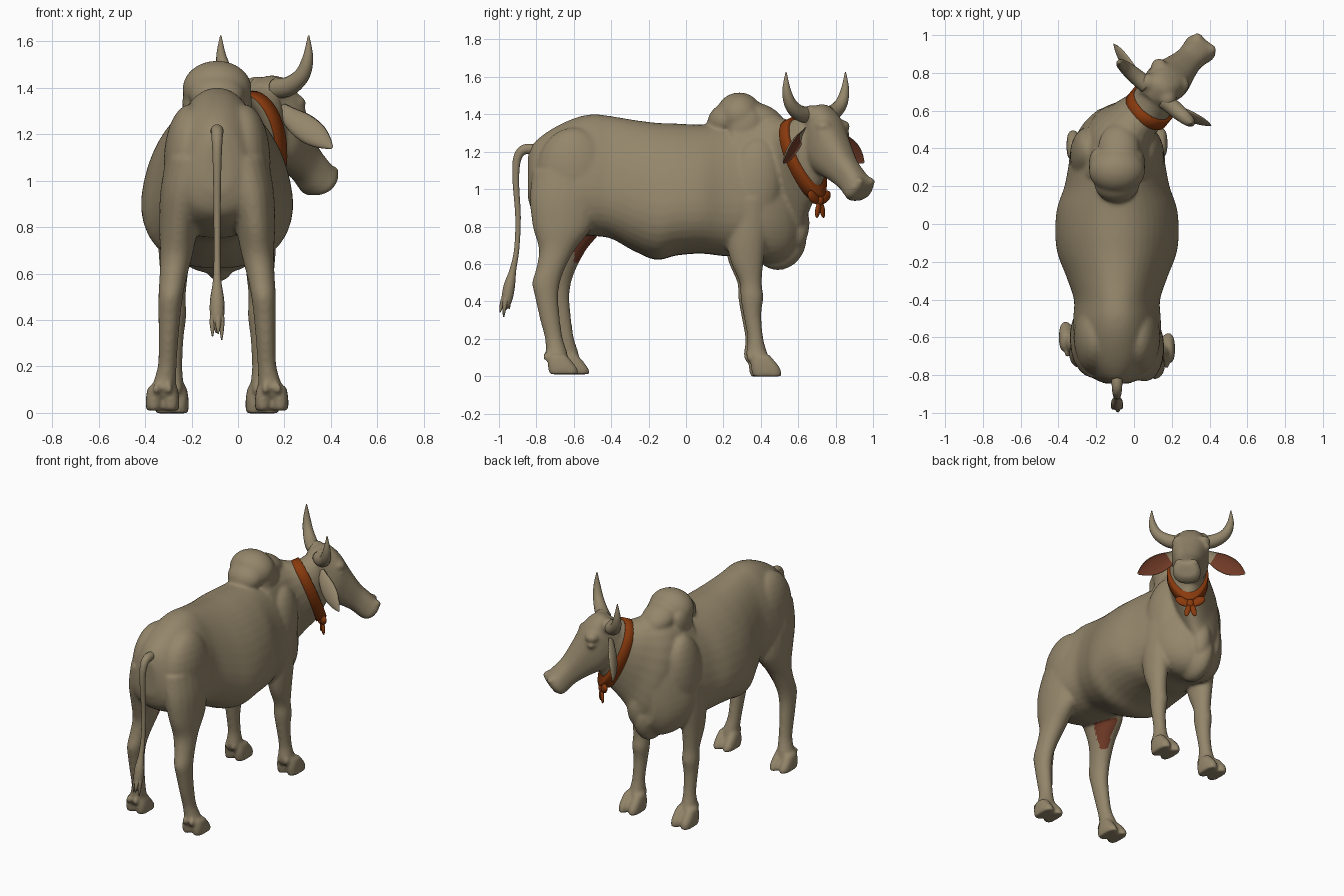
import bpy, bmesh, math
from mathutils import Vector, Matrix, Euler

if "Cube" in bpy.data.objects:
    bpy.data.objects.remove(bpy.data.objects["Cube"])

CX = -0.09                       # body midline
YAW = math.radians(40)           # head is turned to +x
S = Vector((math.cos(YAW), -math.sin(YAW), 0))   # head sideways
H = Vector((math.sin(YAW), math.cos(YAW), 0))    # head forwards
O = Vector((0.12, 0.70, 0))


def mat(name, rgb):
    m = bpy.data.materials.new(name)
    m.diffuse_color = (*rgb, 1)
    m.use_nodes = True
    m.node_tree.nodes["Principled BSDF"].inputs["Base Color"].default_value = m.diffuse_color
    return m


HIDE = mat("tan_hide", (0.295, 0.238, 0.146))
CLOTH = mat("rust_cloth", (0.25, 0.042, 0.004))
SKIN = mat("reddish_skin", (0.165, 0.043, 0.02))


def smooth_path(rows, steps):
    """Catmull-Rom through rows of numbers."""
    out, n = [], len(rows)
    for i in range(n - 1):
        a, b, c, d = rows[max(i - 1, 0)], rows[i], rows[i + 1], rows[min(i + 2, n - 1)]
        for k in range(steps):
            t = k / steps
            out.append([0.5 * (2 * q + (r - p) * t + (2 * p - 5 * q + 4 * r - s) * t * t
                               + (3 * q - p - 3 * r + s) * t ** 3) for p, q, r, s in zip(a, b, c, d)])
    return out + [list(rows[-1])]


def skin(bm, rings):
    rows = [[bm.verts.new(p) for p in r] for r in rings]
    n, faces = len(rows[0]), []
    for k, (r0, r1) in enumerate(zip(rows, rows[1:])):
        for i in range(n):
            j = (i + 1) % n
            faces.append((k / len(rows), i, bm.faces.new((r0[i], r0[j], r1[j], r1[i]))))
    bm.faces.new(rows[0][::-1])
    bm.faces.new(rows[-1])
    return faces


def loft(bm, secs, n=24, p=2.0, pear=0.0, cup=1.0, steps=4):
    """Section: top xyz, bottom xyz, half width, yaw of the width direction."""
    rings = []
    for q in smooth_path(secs, steps):
        top, bot, hw, yaw = Vector(q[:3]), Vector(q[3:6]), max(q[6], 0.002), q[7]
        side, c, v = Vector((math.cos(yaw), -math.sin(yaw), 0)), (top + bot) / 2, (top - bot) / 2
        ring = []
        for i in range(n):
            cs, sn = math.cos(math.tau * i / n), math.sin(math.tau * i / n)
            u = math.copysign(abs(cs) ** (2 / p), cs)
            w = math.copysign(abs(sn) ** (2 / p), sn)
            u *= cup if u > 0 else 1
            ring.append(c + side * hw * u * (1 - pear * w) + v * w)
        rings.append(ring)
    return skin(bm, rings)


def tube(bm, pts, n=14, steps=5):
    """Point: xyz and radius."""
    path = smooth_path(pts, steps)
    rings = []
    for i, q in enumerate(path):
        d = Vector(path[min(i + 1, len(path) - 1)][:3]) - Vector(path[max(i - 1, 0)][:3])
        rot = Vector((0, 0, 1)).rotation_difference(d.normalized())
        rings.append([Vector(q[:3]) + rot @ Vector((math.cos(math.tau * k / n), math.sin(math.tau * k / n), 0))
                      * max(q[3], 0.001) for k in range(n)])
    skin(bm, rings)


def ball(bm, c, r, rot=(0, 0, 0)):
    m = Matrix.Translation(c) @ Euler(rot).to_matrix().to_4x4() @ Matrix.Diagonal((*r, 1))
    bmesh.ops.create_uvsphere(bm, u_segments=24, v_segments=14, radius=1, matrix=m)


def finish(name, bm, mats):
    bmesh.ops.recalc_face_normals(bm, faces=bm.faces)
    me = bpy.data.meshes.new(name)
    bm.to_mesh(me)
    bm.free()
    for m in mats:
        me.materials.append(m)
    me.polygons.foreach_set("use_smooth", [True] * len(me.polygons))
    ob = bpy.data.objects.new(name, me)
    bpy.context.collection.objects.link(ob)
    return ob


def hp(a, z, b=0.0):
    """Head space to world: forwards, height, sideways."""
    return O + H * a + S * b + Vector((0, 0, z))


bm = bmesh.new()
# torso: y, top, bottom, half width
torso = [(-.845, 1.18, .95, .06), (-.81, 1.25, .86, .13), (-.72, 1.32, .80, .20), (-.6, 1.378, .76, .225),
         (-.5, 1.40, .75, .223), (-.4, 1.39, .735, .22), (-.28, 1.37, .67, .258), (-.16, 1.355, .622, .302),
         (-.05, 1.35, .645, .315), (.08, 1.345, .655, .306), (.2, 1.348, .642, .268), (.32, 1.35, .635, .245),
         (.44, 1.33, .60, .22), (.54, 1.25, .62, .165), (.61, 1.1, .7, .09)]
loft(bm, [(CX, y, t, CX, y, b, w, 0) for y, t, b, w in torso], n=40, p=2.25, pear=.24, steps=6)
# neck
loft(bm, [(-.09, .22, 1.38, -.09, .42, .70, .19, 0), (-.07, .40, 1.405, -.06, .61, .74, .17, .2),
          (-.02, .50, 1.385, .04, .645, .86, .135, .45), (.05, .57, 1.37, .13, .69, .975, .117, .67),
          (.10, .66, 1.41, .16, .74, 1.08, .10, .7)], pear=-.2, steps=6)
# head: top a,z  bottom a,z  half width
head = [(-.05, 1.42, -.10, 1.20, .07), (.045, 1.455, -.03, 1.13, .10), (.13, 1.39, .04, 1.08, .115),
        (.20, 1.27, .12, 1.045, .094), (.265, 1.165, .20, 1.0, .076), (.325, 1.10, .25, .955, .08),
        (.372, 1.05, .285, .935, .088), (.38, 1.02, .33, .95, .064)]
loft(bm, [(*hp(a, z, .09 * a), *hp(c, y, .09 * c), w, YAW) for a, z, c, y, w in head], p=2.5, steps=5)
for s in (-1, 1):
    ball(bm, hp(.12, 1.29, s * .094), (.026, .026, .02))              # eyes
    ball(bm, hp(.11, 1.335, s * .075), (.045, .045, .035))            # brows
    ball(bm, hp(.355, 1.04, s * .045 + .03), (.03, .03, .024))        # nostrils
    ball(bm, hp(.01, 1.40, s * .065), (.05, .05, .05))                # horn bases
# hump
ball(bm, (CX, .285, 1.395), (.15, .125, .122))
ball(bm, (CX, .21, 1.37), (.12, .10, .085), (.6, 0, 0))
ball(bm, (-.08, .40, 1.375), (.11, .14, .08), (-.4, 0, 0))
# brisket and dewlap
ball(bm, (-.08, .50, .73), (.085, .145, .165), (-.25, 0, 0))
ball(bm, (-.045, .60, .80), (.06, .06, .12), (-.1, 0, 0))

# legs: front y, back y, z, half width, distance from midline
FRONT = [(.46, .20, .95, .09, .165), (.43, .21, .75, .075, .18), (.41, .23, .62, .062, .185),
         (.40, .28, .50, .05, .185), (.408, .285, .42, .053, .185), (.397, .30, .33, .044, .187),
         (.408, .323, .20, .04, .19), (.43, .315, .12, .049, .193), (.44, .33, .07, .045, .195)]
HIND = [(-.45, -.82, 1.1, .11, .11), (-.45, -.82, .95, .10, .145), (-.47, -.79, .80, .085, .165),
        (-.56, -.757, .68, .07, .175), (-.615, -.77, .58, .059, .19), (-.643, -.792, .50, .053, .20),
        (-.653, -.777, .42, .048, .205), (-.643, -.75, .30, .042, .21), (-.628, -.724, .20, .041, .215),
        (-.603, -.717, .12, .05, .228), (-.60, -.70, .07, .045, .235)]
for s in (-1, 1):
    def lag(z, hind):
        return -s * .03 * min(1, max(0, (1.1 - z) / .3)) if hind else s * .006
    for rows, hind in ((FRONT, False), (HIND, True)):
        secs = []
        for f, b, z, w, x in rows:
            d = lag(z, hind)
            secs.append((CX + s * x, f + d, z, CX + s * x, b + d, z, w, 0))
        loft(bm, secs, n=20)
        # cloven toes and dewclaws
        fx, d = CX + s * rows[-1][4], lag(0, hind)
        y0 = (-.545 if hind else .505) + d
        zb = .010 if hind else -.002
        for t in (-1, 1):
            x = fx + t * .037
            loft(bm, [(x, y0 - .065, .115, x, y0 - .15, .115, .026, 0), (x, y0 - .03, .075, x, y0 - .165, .07, .034, 0),
                      (x, y0 - .002, .035, x, y0 - .162, .03, .036, 0), (x, y0, zb, x, y0 - .155, zb, .034, 0)],
                 n=16, p=2.5)
            ball(bm, (fx + t * .027, y0 - .172, .105), (.018, .018, .024))
    # shoulder blade, haunch and hump folds
    ball(bm, (CX + s * .155, .36, 1.0), (.095, .15, .28), (-.15, 0, 0))
    ball(bm, (CX + s * .115, -.60, 1.08), (.115, .20, .25))
    ball(bm, (CX + s * .105, .315, 1.335), (.045, .085, .10), (-.4, 0, 0))

body = finish("body", bm, [])
rm = body.modifiers.new("merge", 'REMESH')
rm.mode = 'VOXEL'
rm.voxel_size = 0.010
sm = body.modifiers.new("soften", 'SMOOTH')
sm.factor = 0.5
sm.iterations = 10
me = bpy.data.meshes.new_from_object(body.evaluated_get(bpy.context.evaluated_depsgraph_get()))
body.modifiers.clear()
body.data = me
me.materials.clear()
me.materials.append(HIDE)
me.materials.append(SKIN)
for f in me.polygons:
    f.use_smooth = True
    c = f.center
    # bare skin on the inner left thigh
    bare = -.31 < c.x < -.1 and -.60 < c.y < -.44 and .61 < c.z < .79 and f.normal.x > .1
    f.material_index = 1 if bare else 0

# horns and ears
for s, label in ((-1, "left"), (1, "right")):
    bm = bmesh.new()
    horn = [(.06, 1.395, .044), (.14, 1.408, .042), (.21, 1.455, .034), (.243, 1.53, .023), (.247, 1.625, .003)]
    tube(bm, [(*hp(-.008, z, s * b), r) for b, z, r in horn])
    finish(label + "_horn", bm, [HIDE])

    # drooping ear cupped forwards and down
    bm = bmesh.new()
    base, tip = hp(.0, 1.31, s * .085), hp(.047, 1.14, s * .335)
    across = (S * s * .17 + Vector((0, 0, .235))) / .29 * .9 + H * .42
    secs = []
    for t, w, k in ((0, .028, .022), (.15, .038, .03), (.4, .056, .038), (.65, .055, .034), (.85, .034, .022), (1, .005, .004)):
        c = base.lerp(tip, t)
        secs.append((*(c + across * w), *(c - across * w), k, YAW - math.pi / 2))
    for t, i, f in loft(bm, secs, cup=-.45):
        f.material_index = 1 if .2 < t < .88 and math.cos(math.tau * (i + .5) / 24) > .35 else 0
    finish(label + "_ear", bm, [HIDE, SKIN])

# tail with a ragged tuft
bm = bmesh.new()
tail = [(-.74, 1.19, .03), (-.85, 1.215, .028), (-.90, 1.17, .023), (-.91, 1.05, .018), (-.898, .85, .015),
        (-.905, .68, .014), (-.925, .57, .018), (-.945, .48, .031), (-.96, .40, .028), (-.975, .345, .006)]
tube(bm, [(CX, y, z, r) for y, z, r in tail])
for dx, dy, z in ((-.018, -.012, .33), (.018, -.01, .315), (.004, -.03, .34), (-.005, .02, .36)):
    tube(bm, [(CX, -.945, .47, .016), (CX + dx, -.96 + dy * .6, .40, .015), (CX + dx * 1.1, -.965 + dy, z, .003)], n=8)
finish("tail", bm, [HIDE])

# collar band with a knotted cloth under the throat
bm = bmesh.new()
axis = H * .94 + Vector((0, 0, .34))
secs = []
for o, g in ((-.033, 0), (-.030, .005), (.026, .005), (.029, 0)):
    t = Vector((.048, .562, 1.374 + g)) + axis * o
    b = Vector((.137, .705, .955 - g)) + axis * o * 1.15
    secs.append((*t, *b, .122 + g, .67))
loft(bm, secs, n=36, pear=-.2, steps=1)
knot = Vector((.138, .712, .94))
ball(bm, knot, (.026, .024, .03))
for s in (-1, 1):
    ball(bm, knot + S * s * .045 + Vector((0, 0, .016)), (.052, .016, .03), (0, s * -.5, -YAW))
    ball(bm, knot + S * s * .018 + Vector((.003, .005, -.05)), (.018, .011, .045), (0, s * -.25, -YAW))
finish("collar", bm, [CLOTH])
